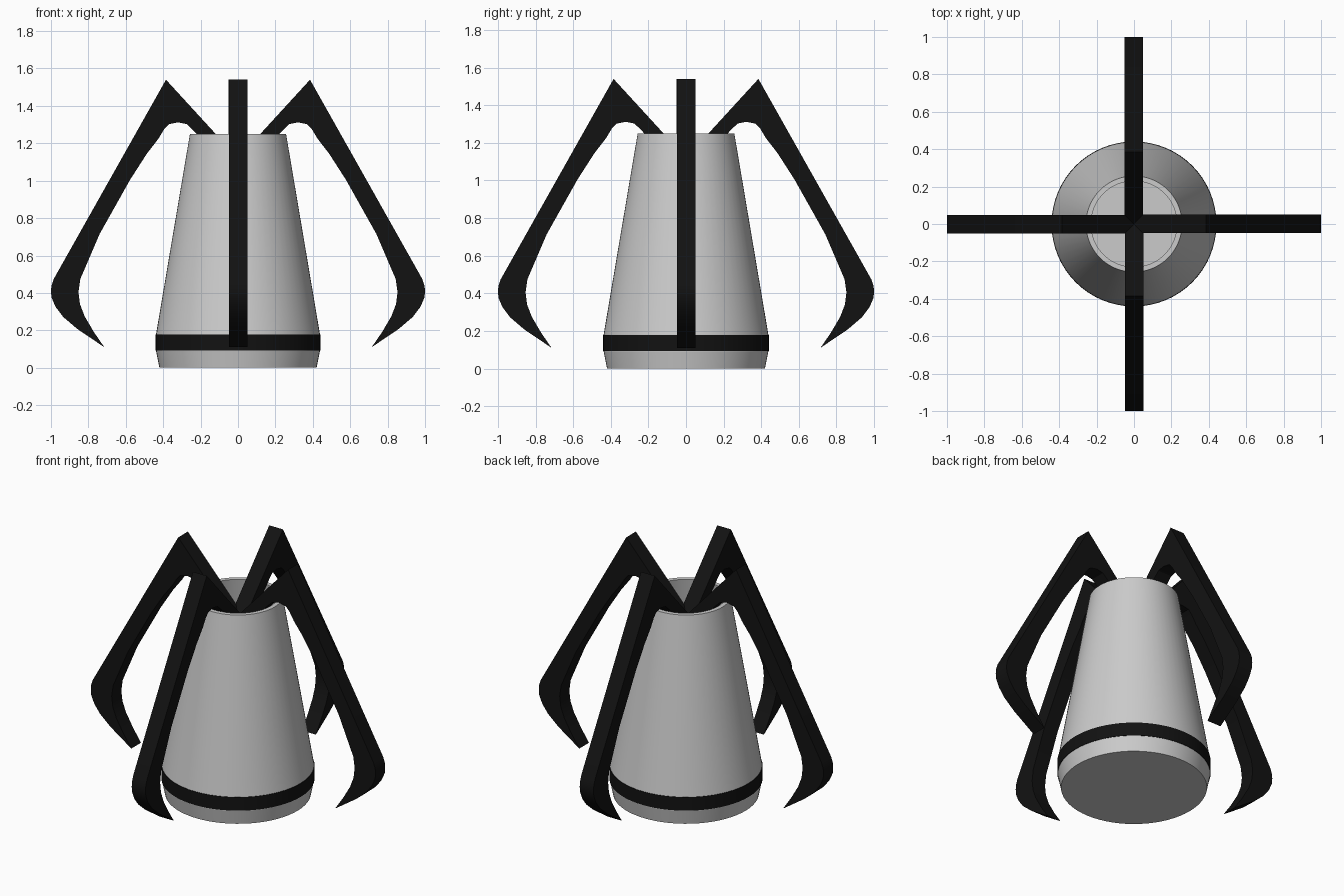
import bpy, bmesh
from math import cos, sin, pi, radians

if "Cube" in bpy.data.objects:
    bpy.data.objects.remove(bpy.data.objects["Cube"])

black = bpy.data.materials.new("black")
black.diffuse_color = (0.006, 0.006, 0.006, 1)
black.use_nodes = True
black.node_tree.nodes["Principled BSDF"].inputs["Base Color"].default_value = black.diffuse_color


def finish(name, bm, mat=None, angle=30):
    bmesh.ops.recalc_face_normals(bm, faces=bm.faces)
    me = bpy.data.meshes.new(name)
    bm.to_mesh(me)
    bm.free()
    ob = bpy.data.objects.new(name, me)
    bpy.context.collection.objects.link(ob)
    if mat:
        me.materials.append(mat)
    bpy.ops.object.select_all(action='DESELECT')
    bpy.context.view_layer.objects.active = ob
    ob.select_set(True)
    bpy.ops.object.shade_smooth_by_angle(angle=radians(angle))
    return ob


def lathe(name, profile, mat=None, closed=False, sides=64):
    bm = bmesh.new()
    rings = [[bm.verts.new((r * cos(2 * pi * i / sides), r * sin(2 * pi * i / sides), z))
              for i in range(sides)] for r, z in profile]
    pairs = list(zip(rings, rings[1:]))
    if closed:
        pairs.append((rings[-1], rings[0]))
    else:
        bm.faces.new(rings[0])
        bm.faces.new(rings[-1])
    for a, b in pairs:
        for i in range(sides):
            j = (i + 1) % sides
            bm.faces.new((a[i], a[j], b[j], b[i]))
    return finish(name, bm, mat, 8)


# hollow tapered body with chamfered foot
lathe("body", [(0.42, 0), (0.438, 0.09), (0.438, 0.18), (0.257, 1.25),
               (0.23, 1.25), (0.405, 0.18), (0.39, 0.03)])

# dark band around the base
lathe("base_band", [(0.436, 0.093), (0.441, 0.093), (0.441, 0.178), (0.436, 0.178)],
      black, closed=True)

# claw silhouette: outer edge from the hub to the tip, then back along the inner edge
claw = [(0, 1.12), (0.385, 1.54), (0.985, 0.475), (0.997, 0.44), (1.0, 0.41), (0.997, 0.375),
        (0.975, 0.325), (0.935, 0.272), (0.86, 0.208), (0.715, 0.11),
        (0.77, 0.19), (0.82, 0.275), (0.845, 0.34), (0.853, 0.405), (0.843, 0.475),
        (0.74, 0.715), (0.577, 1.005), (0.487, 1.145), (0.425, 1.225), (0.395, 1.275),
        (0.37, 1.302), (0.32, 1.312), (0.275, 1.303), (0.24, 1.27), (0, 1.01)]

# four claws around the axis
for k, side in enumerate(("right", "back", "left", "front")):
    bm = bmesh.new()
    face = bm.faces.new([bm.verts.new((x, -0.047, z)) for x, z in claw])
    ext = bmesh.ops.extrude_face_region(bm, geom=[face])
    moved = [v for v in ext["geom"] if isinstance(v, bmesh.types.BMVert)]
    bmesh.ops.translate(bm, verts=moved, vec=(0, 0.097, 0))
    ob = finish(side + "_claw", bm, black)
    ob.rotation_euler.z = k * pi / 2
